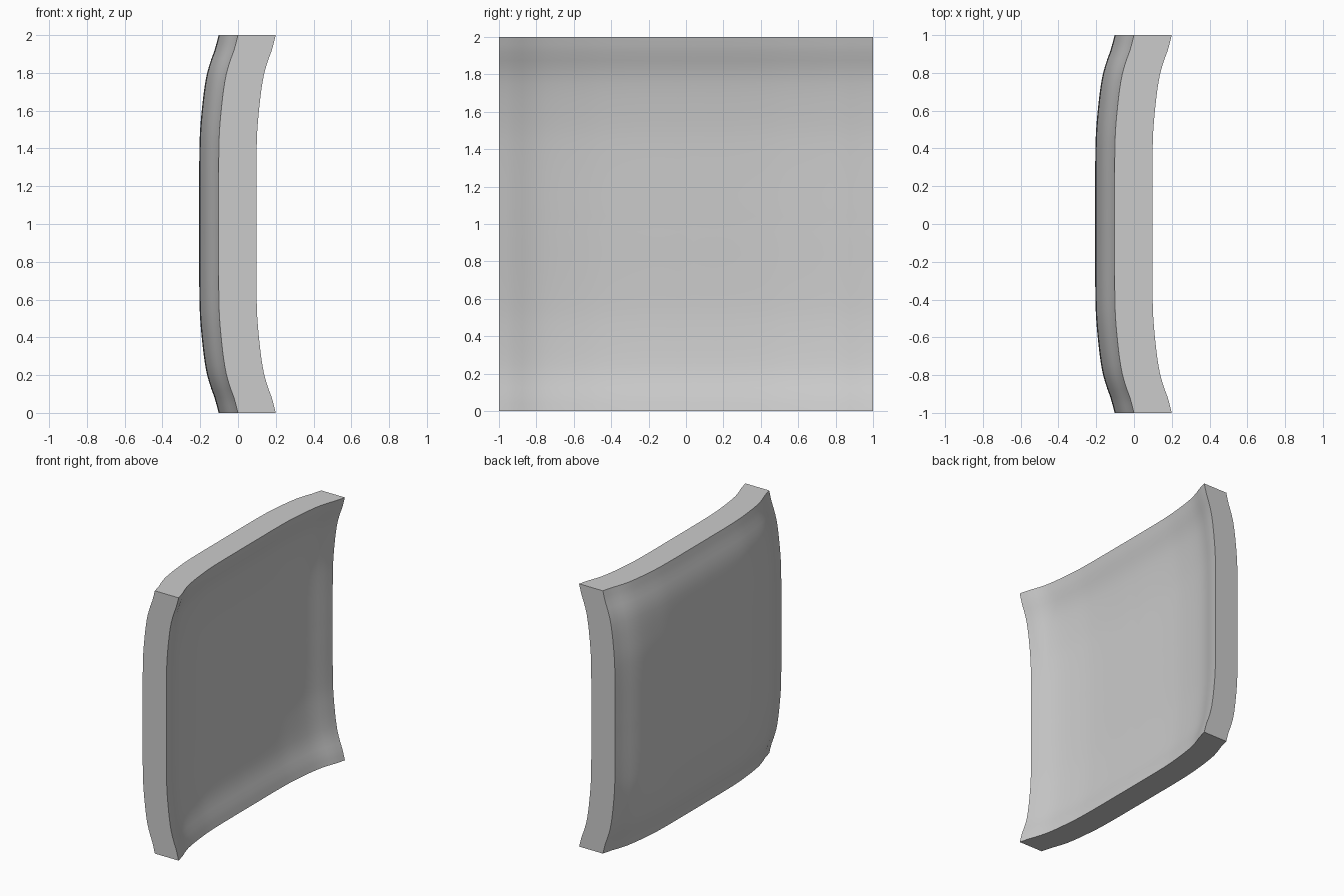
import bpy, bmesh, math

cube = bpy.data.objects.get("Cube")
if cube:
    bpy.data.objects.remove(cube, do_unlink=True)

THICKNESS = 0.2
SEGMENTS = 48
# Bulge height against distance in from the rim
PROFILE = [(0, 0), (0.08, 0.021), (0.14, 0.043), (0.22, 0.065),
           (0.36, 0.085), (0.55, 0.1), (1, 0.103)]


def slope(i):
    a, b = PROFILE[max(i - 1, 0)], PROFILE[min(i + 1, len(PROFILE) - 1)]
    return (b[1] - a[1]) / (b[0] - a[0])


def bulge(c):
    """Smooth bulge for a coordinate running from -1 to 1."""
    d = 1 - min(abs(c), 1)
    i = max(k for k in range(len(PROFILE) - 1) if PROFILE[k][0] <= d)
    (x0, y0), (x1, y1) = PROFILE[i], PROFILE[i + 1]
    w = x1 - x0
    t = (d - x0) / w
    s = t * t * (3 - 2 * t)
    h = y0 + (y1 - y0) * s
    h += w * slope(i) * t * (1 - t) ** 2 - w * slope(i + 1) * t * t * (1 - t)
    return min(h, PROFILE[-1][1])


# Colour
grey = bpy.data.materials.new("light_grey")
grey.use_nodes = True
colour = (0.6, 0.6, 0.6, 1)
grey.diffuse_color = colour
grey.node_tree.nodes["Principled BSDF"].inputs["Base Color"].default_value = colour

# Square sheet, bent toward -x in both directions and given thickness along x
bm = bmesh.new()
bmesh.ops.create_grid(bm, x_segments=SEGMENTS, y_segments=SEGMENTS, size=1)
for v in bm.verts:
    y, z = v.co.x, v.co.y
    v.co = (-bulge(y) - bulge(z), y, z + 1)
sheet = bm.faces[:]
ext = bmesh.ops.extrude_face_region(bm, geom=sheet, use_keep_orig=True)
bmesh.ops.translate(bm, vec=(THICKNESS, 0, 0),
                    verts=[g for g in ext["geom"] if isinstance(g, bmesh.types.BMVert)])
bmesh.ops.recalc_face_normals(bm, faces=bm.faces[:])

mesh = bpy.data.meshes.new("curved_panel")
bm.to_mesh(mesh)
bm.free()
mesh.materials.append(grey)
panel = bpy.data.objects.new("curved_panel", mesh)
bpy.context.collection.objects.link(panel)

# Smooth faces with a crisp rim
bpy.ops.object.select_all(action="DESELECT")
panel.select_set(True)
bpy.context.view_layer.objects.active = panel
bpy.ops.object.shade_smooth_by_angle(angle=math.radians(40))
